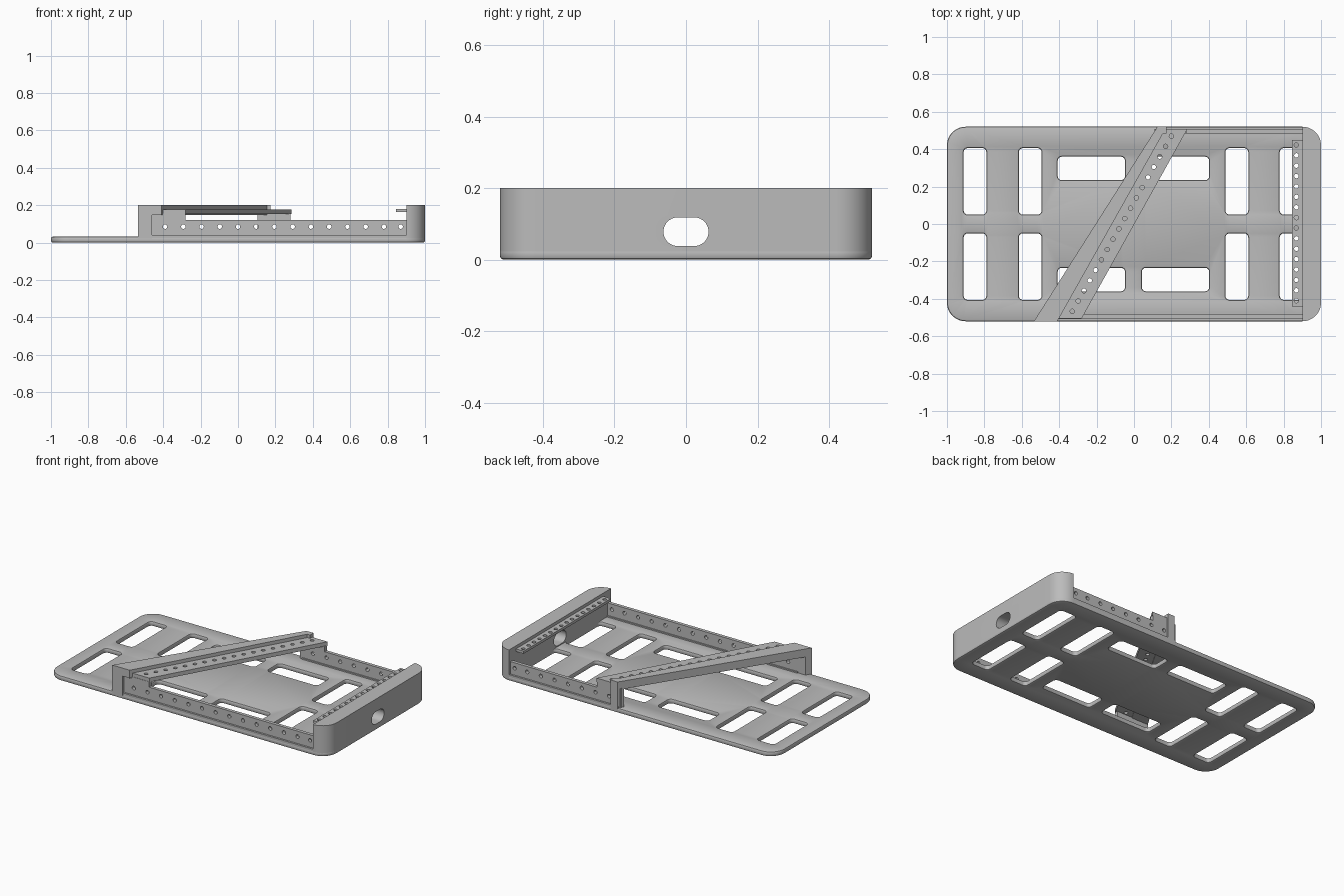
import bpy, bmesh, math
from mathutils import Vector

if "Cube" in bpy.data.objects:
    bpy.data.objects.remove(bpy.data.objects["Cube"])

grey = bpy.data.materials.new("mid grey")
grey.diffuse_color = (0.5, 0.5, 0.5, 1)
grey.use_nodes = True
grey.node_tree.nodes["Principled BSDF"].inputs["Base Color"].default_value = grey.diffuse_color


def rounded(x0, x1, y0, y1, r, n=8):
    """Counter-clockwise rounded rectangle."""
    pts = []
    for k, (cx, cy) in enumerate(((x1 - r, y0 + r), (x1 - r, y1 - r), (x0 + r, y1 - r), (x0 + r, y0 + r))):
        for i in range(n + 1):
            a = math.radians(-90 + 90 * k + 90 * i / n)
            pts.append((cx + r * math.cos(a), cy + r * math.sin(a)))
    return pts


def circle(x, y, r=0.012, n=12):
    return [(x + r * math.cos(math.tau * i / n), y + r * math.sin(math.tau * i / n)) for i in range(n)]


def offset(pts, d):
    """Move a counter-clockwise loop inward by d."""
    out = []
    for i, p in enumerate(pts):
        p = Vector(p)
        a = (p - Vector(pts[i - 1])).normalized()
        b = (Vector(pts[(i + 1) % len(pts)]) - p).normalized()
        na, nb = Vector((-a.y, a.x)), Vector((-b.y, b.x))
        out.append(p + (na + nb) * d / (1 + na.dot(nb)))
    return out


def prism(name, outline, w0, w1, holes=(), round_edge=0.0, axis="Z"):
    """Extrude an outline with holes along an axis, optionally rounding its rims."""
    bm = bmesh.new()
    c = round_edge
    levels = [(0, w0), (0, w1)]
    if c:
        levels = [(c, w0), (c * 0.3, w0 + c * 0.3), (0, w0 + c),
                  (0, w1 - c), (c * 0.3, w1 - c * 0.3), (c, w1)]
    caps = ([], [])
    for j, loop in enumerate([outline, *holes]):
        rings = []
        for d, w in levels:
            pts = offset(loop, d if j == 0 else -d) if d else loop
            rings.append([bm.verts.new((p[0], p[1], w)) for p in pts])
        n = len(loop)
        for lo, hi in zip(rings, rings[1:]):
            for i in range(n):
                k = (i + 1) % n
                bm.faces.new((lo[i], lo[k], hi[k], hi[i]))
        for cap, ring in zip(caps, (rings[0], rings[-1])):
            cap += [bm.edges.get((ring[i], ring[(i + 1) % n])) for i in range(n)]
    for cap, nz in zip(caps, (-1, 1)):
        bmesh.ops.triangle_fill(bm, use_beauty=True, edges=cap, normal=(0, 0, nz))
    if axis != "Z":
        for v in bm.verts:
            u, s, w = v.co
            v.co = (u, w, s) if axis == "Y" else (w, u, s)
    bmesh.ops.recalc_face_normals(bm, faces=bm.faces)
    mesh = bpy.data.meshes.new(name)
    bm.to_mesh(mesh)
    bm.free()
    mesh.materials.append(grey)
    ob = bpy.data.objects.new(name, mesh)
    bpy.context.collection.objects.link(ob)
    return ob


def smooth(ob):
    bpy.ops.object.select_all(action="DESELECT")
    ob.select_set(True)
    bpy.context.view_layer.objects.active = ob
    bpy.ops.object.shade_smooth_by_angle(angle=math.radians(35))


# Base plate with rounded slots
slots = []
for s in (-1, 1):
    for x in (-0.85, -0.555, 0.55, 0.84):
        slots.append(rounded(x - 0.061, x + 0.061, s * 0.228 - 0.178, s * 0.228 + 0.178, 0.022, 4))
    for x in (-0.228, 0.222):
        slots.append(rounded(x - 0.18, x + 0.18, s * 0.297 - 0.063, s * 0.297 + 0.063, 0.022, 4))
smooth(prism("base_plate", rounded(-1, 1, -0.52, 0.52, 0.1, 12), 0, 0.032, slots, 0.009))

# End wall with rounded corners and an oval port
full = rounded(-1, 1, -0.52, 0.52, 0.1, 12)
wall = prism("end_wall", [(0.9, -0.52)] + full[1:25] + [(0.9, 0.52)], 0.009, 0.2)
cutter = prism("port_cutter", rounded(-0.063, 0.063, 0.038, 0.118, 0.0399, 10), 0.85, 1.1, axis="X")
cutter.hide_render = True
cut = wall.modifiers.new("port", "BOOLEAN")
cut.object, cut.operation, cut.solver = cutter, "DIFFERENCE", "EXACT"
bpy.context.view_layer.objects.active = wall
bpy.ops.object.modifier_apply(modifier=cut.name)
bpy.data.objects.remove(cutter)
smooth(wall)

# Perforated lip inside the end wall
prism("end_lip", [(0.845, -0.44), (0.905, -0.44), (0.905, 0.45), (0.845, 0.45)], 0.163, 0.18,
      [circle(0.868, -0.41 + i * 0.0555) for i in range(16)])

# Recessed perforated side walls, each with a raised end that carries the beam
hole_x = [-0.39 + 0.0975 * i for i in range(13)] + [0.87]
for name, s, x0, x1 in (("front", -1, -0.47, -0.28), ("back", 1, 0.11, 0.28)):
    profile = [(x0, 0.02), (0.905, 0.02), (0.905, 0.12), (x1, 0.12), (x1, 0.155), (x0, 0.155)]
    y0, y1 = sorted((s * 0.485, s * 0.507))
    prism(name + "_side_wall", profile, y0, y1,
          [circle(x, 0.085) for x in hole_x if x0 + 0.03 < x], axis="Y")
    # Ledge below the recess
    y0, y1 = sorted((s * 0.478, s * 0.519))
    xa = -0.46 if s < 0 else 0.12
    prism(name + "_ledge", [(xa, y0), (0.905, y0), (0.905, y1), (xa, y1)], 0.02, 0.04)

# Corner posts under both beam ends
prism("front_post", [(-0.535, -0.52), (-0.46, -0.52), (-0.46, -0.485), (-0.513, -0.485)], 0.009, 0.2)
prism("back_post", [(0.103, 0.485), (0.175, 0.485), (0.175, 0.52), (0.125, 0.52)], 0.009, 0.2)

# Diagonal beam and its lower perforated flange
prism("diagonal_beam", [(-0.535, -0.52), (-0.41, -0.52), (0.175, 0.52), (0.125, 0.52)], 0.148, 0.2)
prism("beam_flange", [(-0.405, -0.505), (-0.28, -0.505), (0.285, 0.507), (0.165, 0.507)], 0.152, 0.178,
      [circle(-0.33 + 0.53 * i / 17, -0.467 + 0.937 * i / 17) for i in range(18)])
